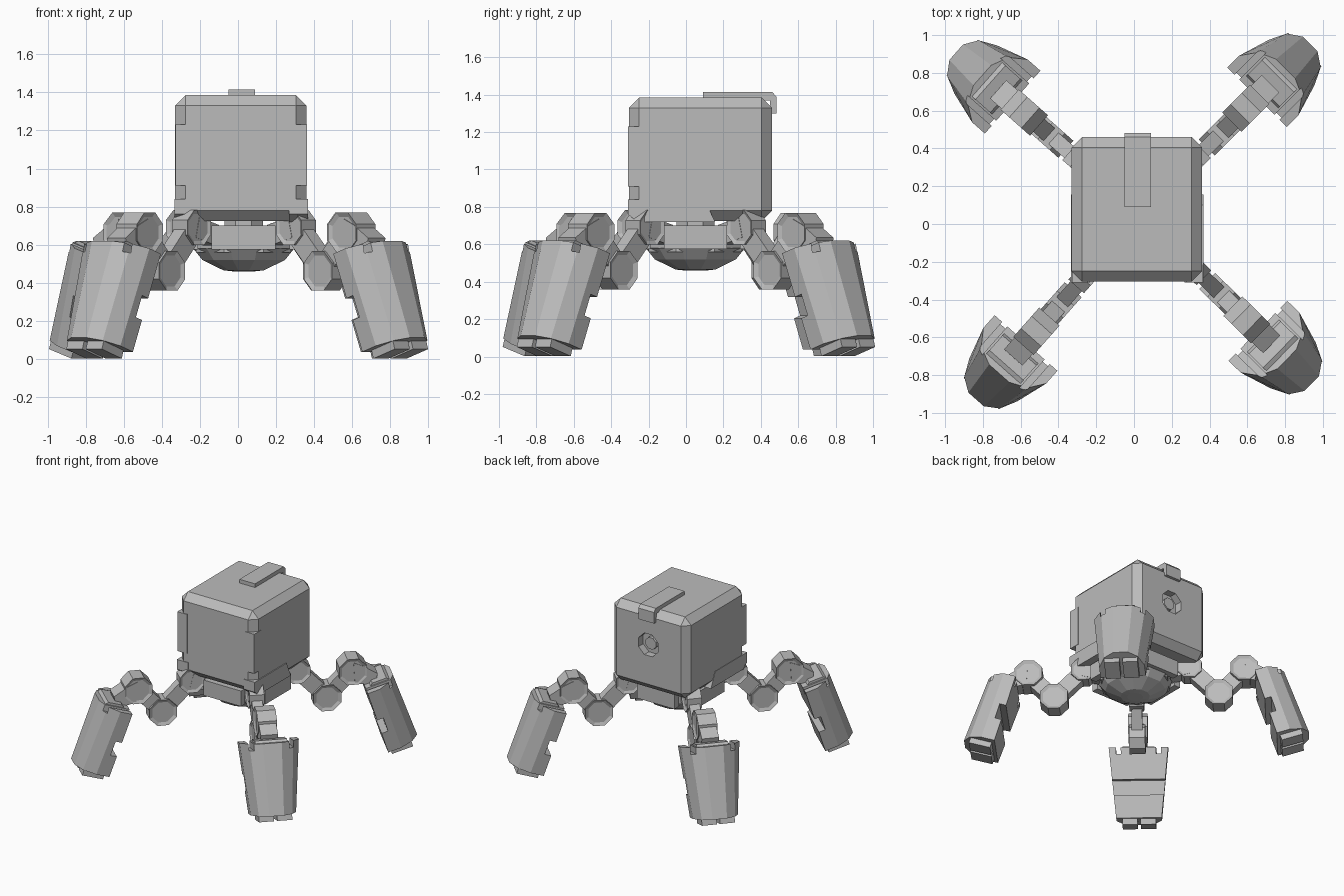
import bpy, bmesh
from math import radians, pi
from mathutils import Matrix, Vector

cube = bpy.data.objects.get("Cube")
if cube:
    bpy.data.objects.remove(cube)

grey = bpy.data.materials.new("plain_grey")
grey.use_nodes = True
grey.diffuse_color = (0.5, 0.5, 0.5, 1)
grey.node_tree.nodes["Principled BSDF"].inputs["Base Color"].default_value = (0.5, 0.5, 0.5, 1)


def finish(name, bm, matrix=Matrix()):
    bmesh.ops.transform(bm, matrix=matrix, verts=bm.verts)
    bmesh.ops.recalc_face_normals(bm, faces=bm.faces)
    mesh = bpy.data.meshes.new(name)
    bm.to_mesh(mesh)
    bm.free()
    mesh.materials.append(grey)
    obj = bpy.data.objects.new(name, mesh)
    bpy.context.collection.objects.link(obj)
    return obj


def box(name, low, high, bevel=0, matrix=Matrix()):
    bm = bmesh.new()
    bmesh.ops.create_cube(bm, size=1)
    for v in bm.verts:
        v.co = [(a + b) / 2 + c * (b - a) for a, b, c in zip(low, high, v.co)]
    if bevel:
        bmesh.ops.bevel(bm, geom=bm.edges[:], offset=bevel, segments=1, affect='EDGES')
    return finish(name, bm, matrix)


def loft(name, rings, matrix=Matrix()):
    """Skin a list of point rings and cap both ends."""
    bm = bmesh.new()
    loops = [[bm.verts.new(p) for p in ring] for ring in rings]
    n = len(loops[0])
    for a, b in zip(loops, loops[1:]):
        for i in range(n):
            bm.faces.new((a[i], a[(i + 1) % n], b[(i + 1) % n], b[i]))
    bm.faces.new(loops[0])
    bm.faces.new(loops[-1])
    return finish(name, bm, matrix)


def prism(name, profile, half, matrix=Matrix()):
    """Extrude an x-z profile along y."""
    return loft(name, [[(x, y, z) for x, z in profile] for y in (-half, half)], matrix)


def disc(name, x, z, radius, half, sides=8):
    """Round joint lying along y with recessed caps."""
    bm = bmesh.new()
    bmesh.ops.create_cone(bm, cap_ends=True, segments=sides, radius1=radius,
                          radius2=radius, depth=2 * half)
    bm.normal_update()
    caps = [f for f in bm.faces if len(f.verts) == sides]
    rim = radius * 0.22
    bmesh.ops.inset_individual(bm, faces=caps, thickness=rim)
    for f in caps:
        bmesh.ops.translate(bm, verts=f.verts, vec=f.normal * -0.012)
    turn = Matrix.Rotation(pi / 2, 4, 'X') @ Matrix.Rotation(pi / sides, 4, 'Z')
    return finish(name, bm, Matrix.Translation((x, 0, z)) @ turn)


def link(name, start, end, thick, half):
    a, b = Vector(start), Vector(end)
    d = (b - a).normalized()
    side = Vector((-d.y, d.x)) * thick / 2
    return prism(name, [a + side, b + side, b - side, a - side], half)


def ring(radius, z, sides=8):
    return [(p.x, p.y, z) for p in
            (Matrix.Rotation(2 * pi * (i + 0.5) / sides, 3, 'Z') @ Vector((radius, 0, 0))
             for i in range(sides))]


def cut(obj, cutters):
    """Subtract the cutters, then discard them."""
    for c in cutters:
        c.hide_render = True
        mod = obj.modifiers.new("cut", 'BOOLEAN')
        mod.operation, mod.solver, mod.object = 'DIFFERENCE', 'EXACT', c
    bpy.context.view_layer.update()
    graph = bpy.context.evaluated_depsgraph_get()
    mesh = bpy.data.meshes.new_from_object(obj.evaluated_get(graph))
    obj.modifiers.clear()
    obj.data = mesh
    for c in cutters:
        bpy.data.objects.remove(c)


# Head: chamfered box with a round socket in the back
MID = 0.017
head = box("head", (-0.33, -0.305, 0.725), (0.36, 0.46, 1.385), 0.055)
lay = Matrix.Translation((MID, 0.46, 1.1)) @ Matrix.Rotation(pi / 2, 4, 'X')
cut(head, [loft("socket_cutter", [ring(0.095, z) for z in (-0.08, 0.06)], lay)])
loft("socket_plug", [ring(0.05, 0.03), ring(0.05, 0.08)], lay)

# Strap over the top and down the back
profile = [(0.09, 1.37), (0.09, 1.415), (0.46, 1.415), (0.483, 1.39), (0.483, 1.3), (0.45, 1.3), (0.45, 1.37)]
loft("top_strap", [[(x, y, z) for y, z in profile] for x in (-0.05, 0.09)])

# Corner guards and lower side guards
for side, label in ((1, "left"), (-1, "right")):
    x0, x1 = sorted((MID + side * 0.26, MID + side * 0.346))
    box("corner_guard_" + label, (x0, -0.31, 0.91), (x1, -0.215, 1.23))
    guard = [(-0.31, 0.76), (-0.31, 0.84), (0.1, 0.84), (0.155, 0.72), (-0.26, 0.72)]
    loft("lower_guard_" + label, [[(MID + side * x, y, z) for y, z in guard] for x in (0.25, 0.35)])

# Hub, neck and domed belly
CENTRE = Matrix.Translation((0.03, 0.05, 0))
loft("neck", [ring(0.11, z) for z in (0.66, 0.76)], CENTRE)
loft("hub", [ring(0.27, z) for z in (0.56, 0.7)], CENTRE)
loft("belly", [ring(r, z, 12) for r, z in ((0.275, 0.58), (0.225, 0.52), (0.11, 0.465), (0.06, 0.46))], CENTRE)
for i, label in enumerate(("left", "back", "right", "front")):
    box("hub_plate_" + label, (0.24, -0.168, 0.575), (0.295, 0.168, 0.7), 0,
        CENTRE @ Matrix.Rotation(i * pi / 2, 4, 'Z'))

# One leg, pointing along +x
HIP, KNEE, TOP = (0.375, 0.69), (0.595, 0.462), (0.785, 0.665)
leg = [
    disc("hip_joint", *HIP, 0.1, 0.055),
    disc("knee_joint", *KNEE, 0.112, 0.06),
    disc("upper_joint", *TOP, 0.112, 0.072),
    link("hip_strut", (0.22, 0.65), HIP, 0.11, 0.045),
    link("thigh_link", HIP, KNEE, 0.12, 0.04),
    link("shin_link", KNEE, TOP, 0.12, 0.045),
    prism("ankle", [(0.79, 0.735), (0.86, 0.705), (0.97, 0.635), (0.95, 0.54), (0.8, 0.57)], 0.065),
]

# Foot: tapered half-round shell, tilted outward, with notches
FOOT = Matrix.Translation((0.868, 0, 0.552)) @ Matrix.Rotation(radians(-17.5), 4, 'Y')
half = [(0, 1), (0.42, 1), (0.8, 0.74), (1, 0.32)]
outline = half + [(u, -w) for u, w in reversed(half)]


def section(depth, width, height):
    return [(u * depth, w * width, height) for u, w in outline]


shell = loft("foot_shell", [section(0.225, 0.222, 0), section(0.248, 0.17, -0.54)], FOOT)
notches = [box("notch_cutter", (-0.1, -0.4, -0.365), (0.05, 0.4, -0.245), 0, FOOT)]
for s in (-1, 1):
    notches.append(box("slot_cutter", (-0.1, s * 0.15 - 0.018, -0.05), (0.4, s * 0.15 + 0.018, 0.1), 0, FOOT))
cut(shell, notches)
leg += [shell, prism("foot_lid", [(0.03, -0.01), (0.06, 0.018), (0.17, 0.018), (0.2, -0.01)], 0.12, FOOT)]
for s in (-1, 1):
    y0, y1 = sorted((s * 0.012, s * 0.125))
    leg.append(box("toe", (0.025, y0, -0.585), (0.19, y1, -0.5), 0, FOOT))

# Place the leg at the four corners
corners = (("back_left", 45, 0.01), ("front_left", -44.5, 0.01),
           ("back_right", 138.5, 0.03), ("front_right", 228.5, 0.04))
for label, angle, reach in corners:
    place = CENTRE @ Matrix.Rotation(radians(angle), 4, 'Z') @ Matrix.Translation((reach, 0, 0))
    for part in leg:
        copy = part.copy()
        copy.name = part.name.split(".")[0] + "_" + label
        copy.matrix_world = place
        bpy.context.collection.objects.link(copy)
for part in leg:
    bpy.data.objects.remove(part)
